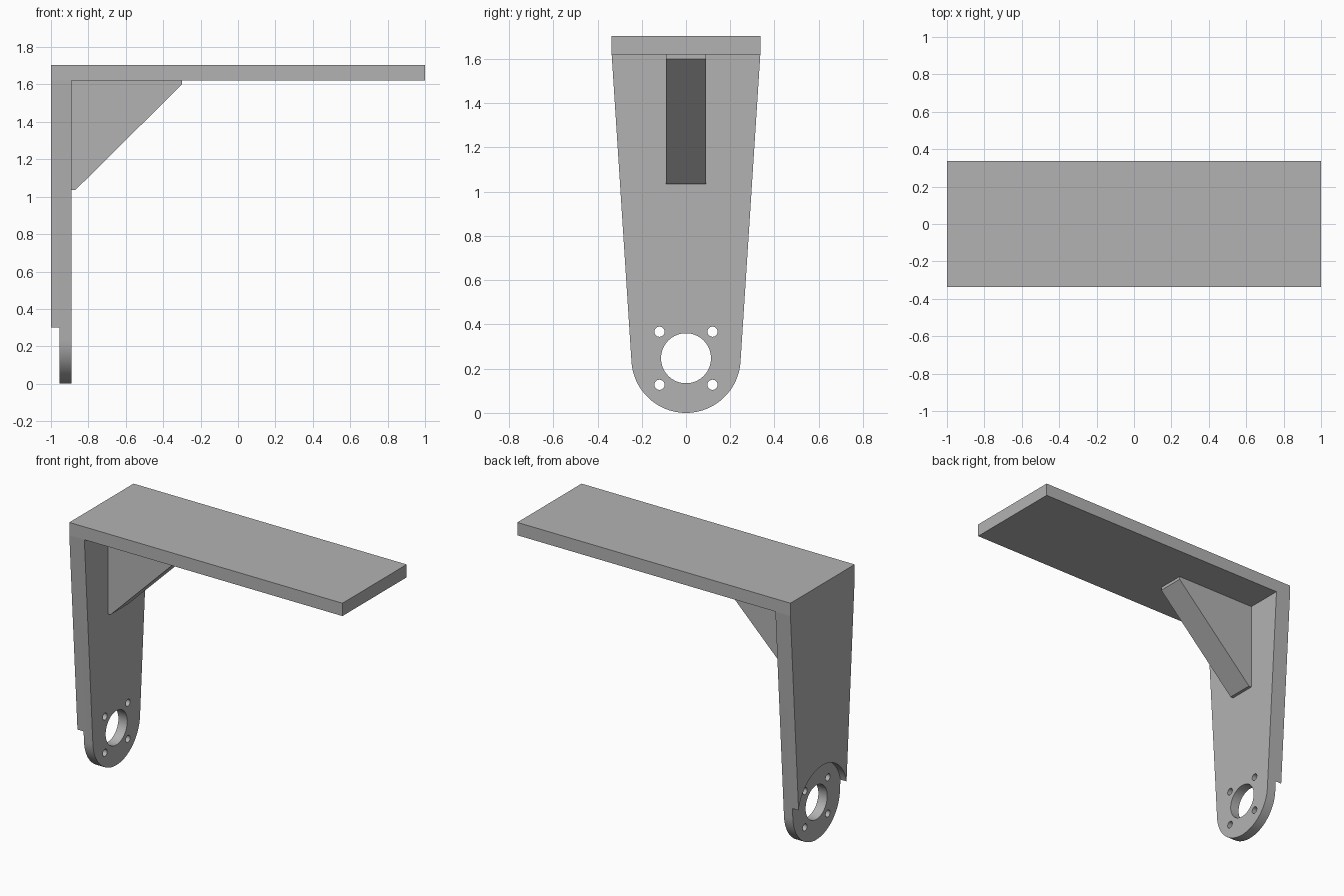
import bpy
import bmesh
import math
from mathutils import Matrix, Vector

if "Cube" in bpy.data.objects:
    bpy.data.objects.remove(bpy.data.objects["Cube"], do_unlink=True)

# Main dimensions
BACK, INNER = -1.0, -0.89
TOP, UNDER = 1.705, 1.62
HALF_DEPTH = 0.336
HUB_Z, HUB_R = 0.247, 0.247

grey = bpy.data.materials.new("plain_grey")
grey.use_nodes = True
colour = (0.45, 0.45, 0.45, 1)
grey.diffuse_color = colour
grey.node_tree.nodes["Principled BSDF"].inputs["Base Color"].default_value = colour


def prism(name, points, offset):
    """Extrude a flat outline along an offset."""
    bm = bmesh.new()
    face = bm.faces.new([bm.verts.new(p) for p in points])
    grown = bmesh.ops.extrude_face_region(bm, geom=[face])["geom"]
    moved = [v for v in grown if isinstance(v, bmesh.types.BMVert)]
    bmesh.ops.translate(bm, verts=moved, vec=Vector(offset))
    bmesh.ops.recalc_face_normals(bm, faces=bm.faces)
    mesh = bpy.data.meshes.new(name)
    bm.to_mesh(mesh)
    bm.free()
    mesh.materials.append(grey)
    obj = bpy.data.objects.new(name, mesh)
    bpy.context.collection.objects.link(obj)
    return obj


def drill(target, y, z, radius, x0, x1, sides):
    """Cut a round hole along x between x0 and x1."""
    bm = bmesh.new()
    place = Matrix.Translation(((x0 + x1) / 2, y, z)) @ Matrix.Rotation(math.pi / 2, 4, "Y")
    bmesh.ops.create_cone(bm, cap_ends=True, segments=sides, radius1=radius,
                          radius2=radius, depth=x1 - x0, matrix=place)
    mesh = bpy.data.meshes.new("hole_cutter")
    bm.to_mesh(mesh)
    bm.free()
    mesh.materials.append(grey)
    cutter = bpy.data.objects.new("hole_cutter", mesh)
    bpy.context.collection.objects.link(cutter)
    cutter.hide_render = True
    mod = target.modifiers.new("hole", "BOOLEAN")
    mod.operation, mod.solver, mod.object = "DIFFERENCE", "EXACT", cutter
    bpy.context.view_layer.objects.active = target
    bpy.ops.object.modifier_apply(modifier=mod.name)
    bpy.data.objects.remove(cutter, do_unlink=True)


# Top shelf
prism("top_plate", [(BACK, -HALF_DEPTH, UNDER), (1, -HALF_DEPTH, UNDER),
                    (1, -HALF_DEPTH, TOP), (BACK, -HALF_DEPTH, TOP)],
      (0, 2 * HALF_DEPTH, 0))

# Tapered upright whose sides run tangent into the round foot
rise = UNDER - HUB_Z
start = math.atan2(rise, HALF_DEPTH) - math.acos(HUB_R / math.hypot(rise, HALF_DEPTH))
steps = 48
outline = [(BACK, -HALF_DEPTH, UNDER), (BACK, HALF_DEPTH, UNDER)]
for i in range(steps + 1):
    a = start - (math.pi + 2 * start) * i / steps
    outline.append((BACK, HUB_R * math.cos(a), HUB_Z + HUB_R * math.sin(a)))
upright = prism("upright", outline, (INNER - BACK, 0, 0))

# Round recess on the outer face, centre bore and four screw holes
drill(upright, 0, HUB_Z, 0.257, BACK - 0.1, -0.955, 96)
drill(upright, 0, HUB_Z, 0.113, BACK - 0.1, INNER + 0.1, 64)
for sy in (-1, 1):
    for sz in (-1, 1):
        drill(upright, sy * 0.12, HUB_Z + sz * 0.12, 0.023, BACK - 0.1, INNER + 0.1, 32)

bpy.ops.object.select_all(action="DESELECT")
upright.select_set(True)
bpy.context.view_layer.objects.active = upright
bpy.ops.object.shade_smooth_by_angle(angle=math.radians(30))

# Diagonal brace with blunt tips
tip_x, low_z = -0.30, 1.035
prism("gusset", [(INNER, -0.09, UNDER), (INNER, -0.09, low_z), (-0.87, -0.09, low_z),
                 (tip_x, -0.09, 1.6), (tip_x, -0.09, UNDER)], (0, 0.18, 0))
